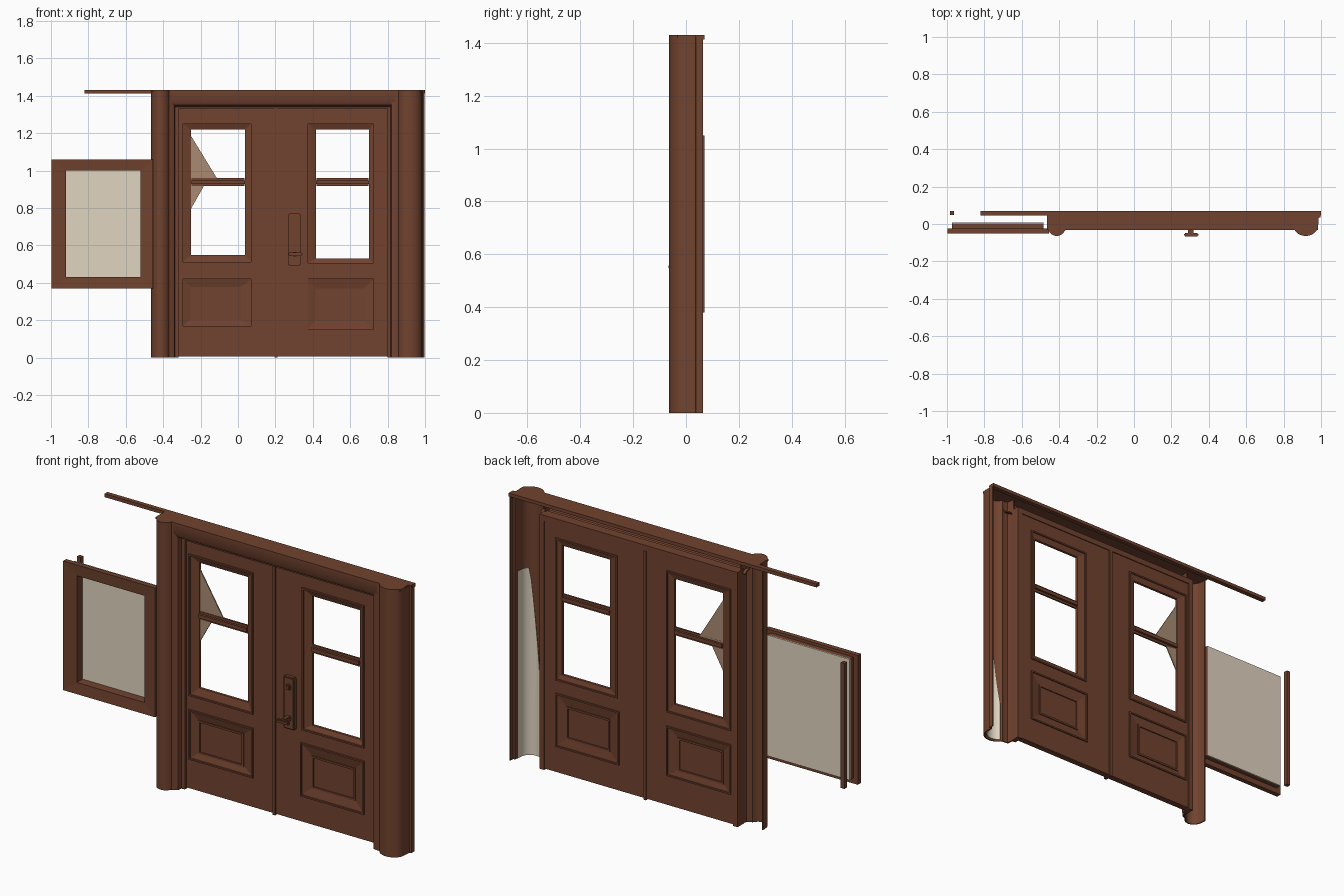
import bpy, bmesh, math

if "Cube" in bpy.data.objects:
    bpy.data.objects.remove(bpy.data.objects["Cube"])


def material(name, rgb):
    m = bpy.data.materials.new(name)
    m.diffuse_color = (*rgb, 1)
    m.use_nodes = True
    m.node_tree.nodes["Principled BSDF"].inputs["Base Color"].default_value = m.diffuse_color
    return m


WOOD = material("brown_wood", (0.165, 0.055, 0.028))
GLASS = material("beige_glass", (0.75, 0.66, 0.53))
SHARD = material("tan_glass", (0.40, 0.26, 0.17))


def finish(name, bm, mat, smooth=False):
    bmesh.ops.recalc_face_normals(bm, faces=bm.faces)
    me = bpy.data.meshes.new(name)
    bm.to_mesh(me)
    bm.free()
    me.materials.append(mat)
    if smooth:
        me.shade_smooth()
        me.set_sharp_from_angle(angle=math.radians(35))
    ob = bpy.data.objects.new(name, me)
    bpy.context.collection.objects.link(ob)
    return ob


def box(name, x, y, z, mat=WOOD, bevel=0):
    bm = bmesh.new()
    bmesh.ops.create_cube(bm, size=1)
    for v in bm.verts:
        v.co = [r[0] + (c + 0.5) * (r[1] - r[0]) for c, r in zip(v.co, (x, y, z))]
    if bevel:
        bmesh.ops.bevel(bm, geom=bm.edges[:], offset=bevel, segments=2, affect='EDGES')
    return finish(name, bm, mat)


def prism(name, pts, y0, y1, mat):
    """Flat (x, z) outline given thickness along y."""
    bm = bmesh.new()
    a, b = [[bm.verts.new((x, y, z)) for x, z in pts] for y in (y0, y1)]
    bm.faces.new(a)
    bm.faces.new(b)
    for i in range(len(pts)):
        j = (i + 1) % len(pts)
        bm.faces.new((a[i], a[j], b[j], b[i]))
    return finish(name, bm, mat)


def ring(name, outer, inner, yo, yi, mat=WOOD):
    """Rectangular frame; rects are (x0, x1, z0, z1), yo / yi the depth at each rim."""
    bm = bmesh.new()
    loops = []
    for (x0, x1, z0, z1), y in ((outer, yo[0]), (inner, yi[0]), (inner, yi[1]), (outer, yo[1])):
        loops.append([bm.verts.new((x, y, z)) for x, z in ((x0, z0), (x1, z0), (x1, z1), (x0, z1))])
    for k in range(4):
        a, b = loops[k], loops[(k + 1) % 4]
        for i in range(4):
            j = (i + 1) % 4
            bm.faces.new((a[i], a[j], b[j], b[i]))
    return finish(name, bm, mat)


def shell(name, pts, place, lo, hi, mat=WOOD, thick=0.008):
    """Thin sheet: open profile swept from lo to hi."""
    bm = bmesh.new()
    a, b = [[bm.verts.new(place(p, t)) for p in pts] for t in (lo, hi)]
    for i in range(len(pts) - 1):
        bm.faces.new((a[i], a[i + 1], b[i + 1], b[i]))
    bmesh.ops.recalc_face_normals(bm, faces=bm.faces)
    bmesh.ops.solidify(bm, geom=bm.faces[:], thickness=thick)
    return finish(name, bm, mat, True)


def grow(r, d):
    return (r[0] - d, r[1] + d, r[2] - d, r[3] + d)


def arc(cx, cy, rx, ry, a0, a1, n=14):
    return [(cx + rx * math.cos(math.radians(a0 + (a1 - a0) * i / n)),
             cy + ry * math.sin(math.radians(a0 + (a1 - a0) * i / n))) for i in range(n + 1)]


def upright(p, z):
    return (p[0], p[1], z)


def along_x(p, x):
    return (x, p[0], p[1])


def wedge(p, t):
    """Upright sheet whose top falls away towards the door."""
    return (p[0], p[1], 0.004 + t * min(1.0, max(0.1, (p[0] - 0.85) / 0.1)))


FRONT, BACK, TOP = 0.02, 0.053, 1.33


def leaf(name, x0, x1, window, hole, panel, field):
    """Door leaf: slab with two cut-outs, splayed window, muntin and sunk panel."""
    xs = [x0, window[0], window[1], x1]
    zs = [0.006, panel[2], panel[3], window[2], window[3], TOP]
    bm = bmesh.new()
    grid = [[bm.verts.new((x, FRONT, z)) for x in xs] for z in zs]
    for r in range(5):
        for c in range(3):
            if c == 1 and r in (1, 3):
                continue
            bm.faces.new((grid[r][c], grid[r][c + 1], grid[r + 1][c + 1], grid[r + 1][c]))
    out = bmesh.ops.extrude_face_region(bm, geom=bm.faces[:], use_keep_orig=True)
    for v in out["geom"]:
        if isinstance(v, bmesh.types.BMVert):
            v.co.y = BACK
    finish(name + "_slab", bm, WOOD)
    rim, core, bead = (FRONT, BACK), (0.031, 0.045), (0.012, BACK + 0.006)
    ring(name + "_window_splay", window, hole, rim, core)
    ring(name + "_panel_splay", panel, field, rim, core)
    for part, r in (("window", window), ("panel", panel)):
        ring(f"{name}_{part}_bead", grow(r, 0.008), r, bead, bead)
    box(name + "_panel_field", field[:2], core, field[2:])
    trim = (0.025, 0.051)
    ring(name + "_panel_trim", grow(field, 0.004), grow(field, -0.006), trim, trim)
    box(name + "_muntin", (hole[0] - 0.01, hole[1] + 0.01), (0.02, 0.053), (0.917, 0.96), bevel=0.012)


leaf("left_door", -0.32, 0.2, (-0.295, 0.07, 0.51, 1.25), (-0.25, 0.037, 0.55, 1.22),
     (-0.295, 0.07, 0.17, 0.42), (-0.25, 0.01, 0.205, 0.375))
leaf("right_door", 0.2, 0.8, (0.375, 0.725, 0.505, 1.25), (0.417, 0.70, 0.53, 1.22),
     (0.365, 0.725, 0.15, 0.42), (0.42, 0.67, 0.20, 0.365))
box("meeting_strip", (0.195, 0.21), (0.012, 0.06), (0, TOP))

# broken glass left in the left door window
prism("upper_shard", [(-0.26, 1.2), (-0.107, 0.95), (-0.26, 0.95)], 0.035, 0.041, SHARD)
prism("lower_shard", [(-0.26, 0.78), (-0.17, 0.94), (-0.26, 0.94)], 0.035, 0.041, SHARD)

# door surround
for side, x in (("left", (-0.345, -0.318)), ("right", (0.798, 0.825))):
    box(side + "_jamb", x, (0.005, 0.058), (0, 1.36))
box("head_jamb", (-0.345, 0.825), (0.005, 0.058), (TOP, 1.36))

# hollow half-round pillars
right_profile = [(0.815, 0.02), (0.82, -0.028), (0.85, -0.032)] + \
    arc(0.918, -0.005, 0.067, 0.059, 205, 360) + [(0.988, 0.035), (0.998, 0.037), (0.998, 0.064)]
left_profile = [(-0.335, 0.02), (-0.34, -0.02), (-0.36, -0.032)] + \
    arc(-0.413, -0.005, 0.051, 0.059, 330, 180) + [(-0.465, 0.015)]
shell("right_pillar", right_profile, upright, 0, 1.425, thick=0.006)
shell("left_pillar", left_profile, upright, 0, 1.425, thick=0.006)
shell("pillar_lining", arc(0.917, 0.003, 0.056, 0.052, 215, 358, 12) + [(0.976, 0.03)],
      wedge, 0, 1.0, GLASS, 0.002)

# header: hollow cornice, flat top with pillar caps and long rear strip
shell("header", [(-0.031, 1.42), (-0.031, 1.37), (-0.02, 1.35), (0.0, 1.345), (0.01, 1.335)],
      along_x, -0.36, 0.85, thick=0.006)
box("header_top", (-0.465, 0.983), (-0.033, 0.066), (1.42, 1.43))
box("header_end", (0.975, 0.998), (0.035, 0.066), (1.42, 1.43))
for side, cx, r in (("left", -0.413, 0.051), ("right", 0.918, 0.067)):
    bm = bmesh.new()
    rim = [bm.verts.new((x, y, 1.43)) for x, y in arc(cx, -0.005, r, 0.059, 180, 360)]
    ext = bmesh.ops.extrude_face_region(bm, geom=[bm.faces.new(rim)], use_keep_orig=True)
    for v in ext["geom"]:
        if isinstance(v, bmesh.types.BMVert):
            v.co.z = 1.42
    finish(side + "_pillar_cap", bm, WOOD)
box("rear_top_strip", (-0.82, 0.999), (0.045, 0.07), (1.412, 1.43))

# door handle
box("handle_plate", (0.27, 0.334), (-0.006, 0.022), (0.49, 0.77), bevel=0.006)
box("lever_stem", (0.29, 0.318), (-0.052, 0.01), (0.54, 0.565), bevel=0.005)
box("lever", (0.268, 0.345), (-0.067, -0.049), (0.543, 0.562), bevel=0.005)
box("lock_cylinder", (0.288, 0.318), (-0.018, 0.01), (0.7, 0.735), bevel=0.008)

# side window with pane and separate rear post
ring("side_window_frame", (-0.998, -0.455, 0.37, 1.06), (-0.92, -0.52, 0.43, 1.0),
     (-0.05, -0.024), (-0.046, -0.024))
ring("side_window_backing", (-0.972, -0.485, 0.40, 1.045), (-0.92, -0.52, 0.43, 1.0),
     (-0.024, 0.002), (-0.024, 0.002))
box("side_window_pane", (-0.972, -0.485), (0.002, 0.008), (0.40, 1.045), GLASS)
box("rear_post", (-0.985, -0.963), (0.047, 0.07), (0.38, 1.05))
